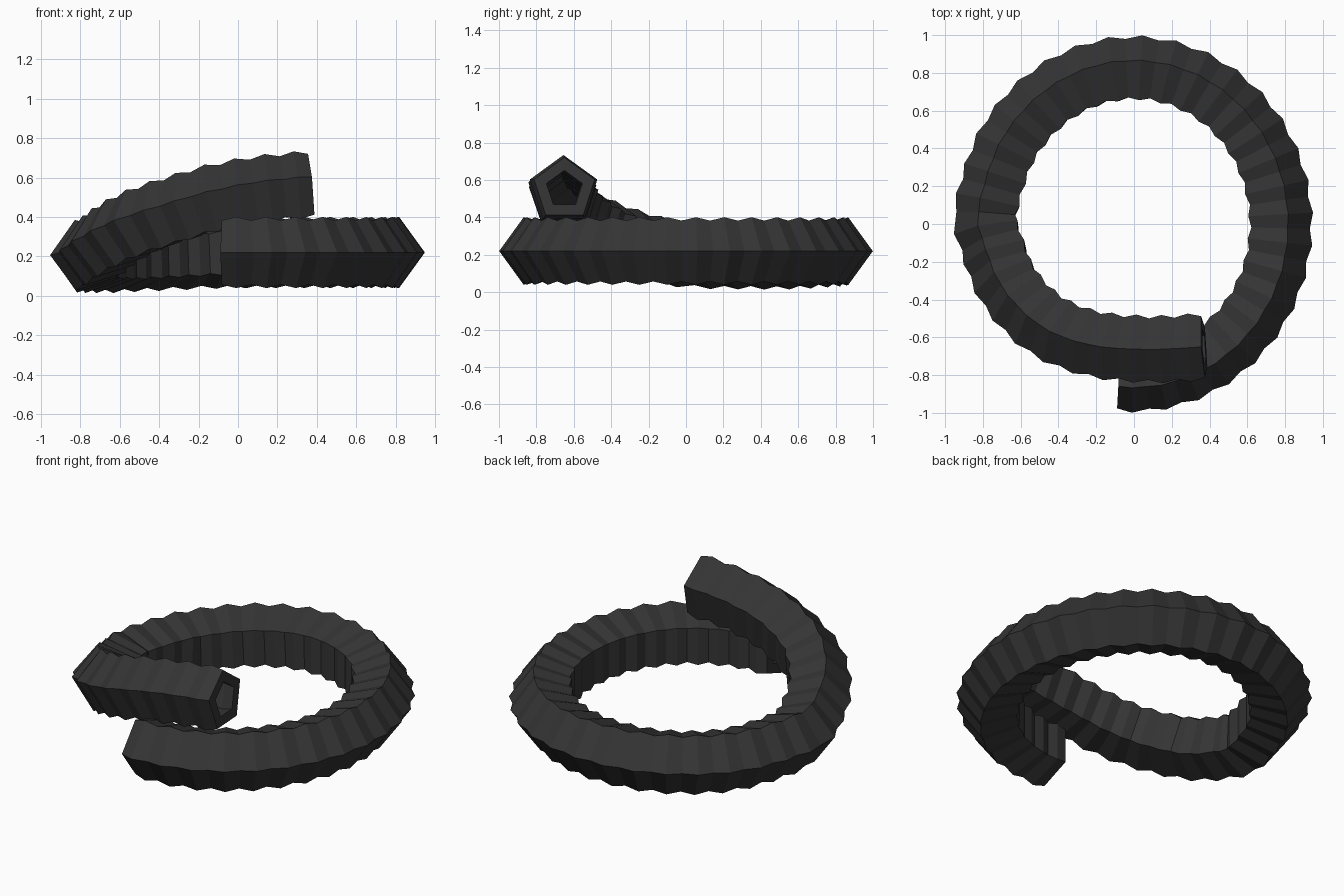
import bpy, bmesh
from math import sin, cos, pi, radians
from mathutils import Vector

if "Cube" in bpy.data.objects:
    bpy.data.objects.remove(bpy.data.objects["Cube"])

SEGMENTS = 74      # rings alternate valley / peak along the hose
SIDES = 5
PEAK, VALLEY, WALL = 0.19, 0.171, 0.07

# Centre line: flat oval ring, then a rising tail crossing over the start
ring = [(-0.08, -0.805, 0.22)]
for a in range(-85, 165, 15):
    z = 0.22 if a < 90 else 0.22 - 0.025 * min(1, (a - 90) / 50)
    ring.append((0.76 * cos(radians(a)), 0.81 * sin(radians(a)), z))
tail = [(-0.77, 0.05, 0.2), (-0.73, -0.13, 0.225), (-0.665, -0.3, 0.275),
        (-0.56, -0.44, 0.335), (-0.44, -0.54, 0.385), (-0.3, -0.605, 0.43),
        (-0.15, -0.643, 0.475), (0, -0.658, 0.507), (0.15, -0.662, 0.53),
        (0.37, -0.65, 0.55)]
ctrl = [Vector(p) for p in ring + tail]


def smooth_path(pts, steps=12):
    ext = [2 * pts[0] - pts[1]] + pts + [2 * pts[-1] - pts[-2]]
    out = []
    for a, b, c, d in zip(ext, ext[1:], ext[2:], ext[3:]):
        for k in range(steps):
            t = k / steps
            out.append(0.5 * (2 * b + (c - a) * t + (2 * a - 5 * b + 4 * c - d) * t * t
                              + (3 * b - a - 3 * c + d) * t ** 3))
    return out + [pts[-1]]


def resample(pts, n):
    dist = [0.0]
    for a, b in zip(pts, pts[1:]):
        dist.append(dist[-1] + (b - a).length)
    out, j = [], 0
    for i in range(n + 1):
        s = dist[-1] * i / n
        while j < len(pts) - 2 and dist[j + 1] < s:
            j += 1
        f = (s - dist[j]) / (dist[j + 1] - dist[j])
        out.append(pts[j].lerp(pts[j + 1], f))
    return out


path = resample(smooth_path(ctrl), SEGMENTS)
bm = bmesh.new()


def make_ring(i, radius):
    tan = (path[min(i + 1, SEGMENTS)] - path[max(i - 1, 0)]).normalized()
    outward = tan.cross(Vector((0, 0, 1))).normalized()
    up = outward.cross(tan)
    # the tail rolls slightly so a corner ends up on top
    t = min(1, max(0, (i / SEGMENTS - 0.7) / 0.28))
    roll = radians(18) * t * t * (3 - 2 * t)
    return [bm.verts.new(path[i] + radius * (cos(roll + 2 * pi * k / SIDES) * outward
                                             + sin(roll + 2 * pi * k / SIDES) * up))
            for k in range(SIDES)]


def bridge(a, b):
    for k in range(SIDES):
        n = (k + 1) % SIDES
        bm.faces.new((a[k], a[n], b[n], b[k]))


# Ribbed outer wall, inner wall and the two open end rims
radii = [PEAK if i % 2 else VALLEY for i in range(SEGMENTS + 1)]
outer = [make_ring(i, r) for i, r in enumerate(radii)]
inner = [make_ring(i, r - WALL) for i, r in enumerate(radii)]
loop = outer + inner[::-1]
for a, b in zip(loop, loop[1:] + loop[:1]):
    bridge(a, b)
bmesh.ops.recalc_face_normals(bm, faces=bm.faces)

mesh = bpy.data.meshes.new("ribbed_hose")
bm.to_mesh(mesh)
bm.free()
hose = bpy.data.objects.new("ribbed_hose", mesh)
bpy.context.collection.objects.link(hose)

# Dark rubber
mat = bpy.data.materials.new("dark_rubber")
mat.diffuse_color = (0.035, 0.035, 0.035, 1)
mat.use_nodes = True
mat.node_tree.nodes["Principled BSDF"].inputs["Base Color"].default_value = mat.diffuse_color
mesh.materials.append(mat)
